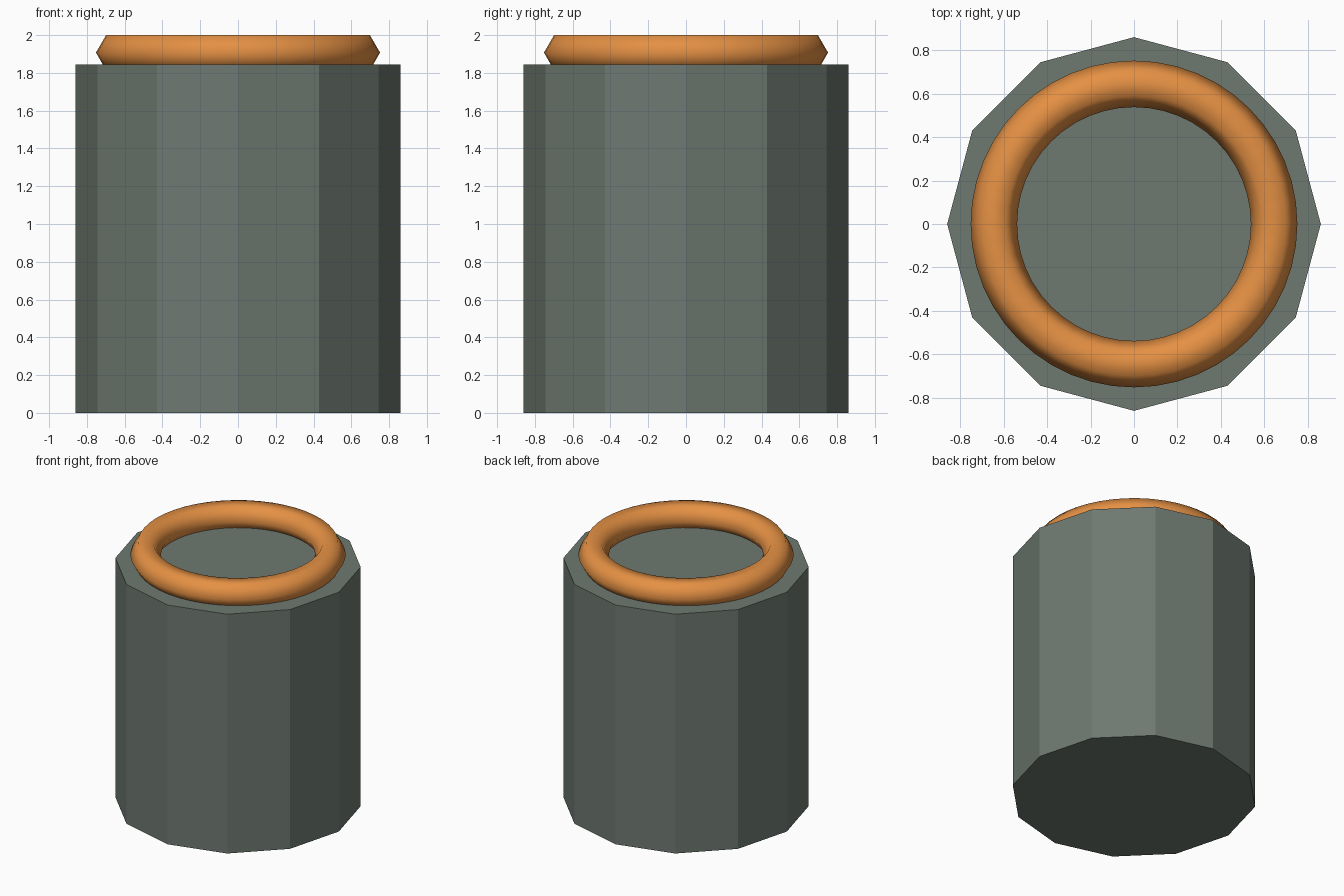
import bpy

if "Cube" in bpy.data.objects:
    bpy.data.objects.remove(bpy.data.objects["Cube"])


def material(name, color):
    m = bpy.data.materials.new(name)
    m.diffuse_color = (*color, 1.0)
    m.use_nodes = True
    m.node_tree.nodes["Principled BSDF"].inputs["Base Color"].default_value = m.diffuse_color
    return m


green_grey = material("green grey", (0.155, 0.190, 0.163))
orange = material("orange", (0.78, 0.28, 0.057))

# Twelve-sided body, corners on the axes
BODY_H = 1.845
bpy.ops.mesh.primitive_cylinder_add(vertices=12, radius=0.86, depth=BODY_H,
                                    location=(0, 0, BODY_H / 2))
body = bpy.context.object
body.name = "body"
body.data.materials.append(green_grey)

# Smooth ring with a hexagonal section, sunk slightly into the top
bpy.ops.mesh.primitive_torus_add(major_segments=48, minor_segments=6,
                                 major_radius=0.645, minor_radius=0.107,
                                 location=(0, 0, 1.9073))
ring = bpy.context.object
ring.name = "top_ring"
ring.data.materials.append(orange)
bpy.ops.object.shade_smooth()
